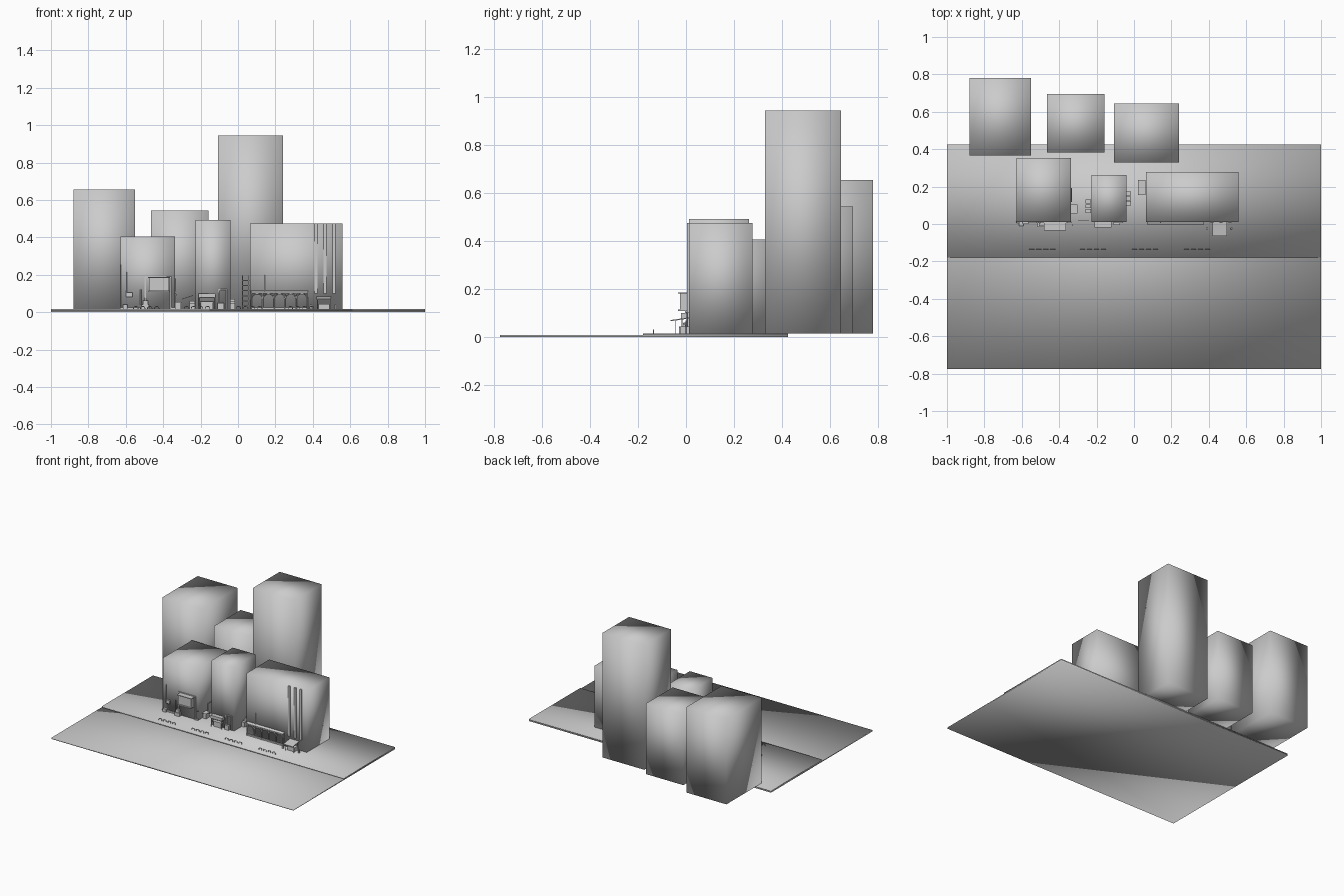
import bpy, bmesh, math
from mathutils import Vector


def mesh_object(name, bm, smooth=False):
    me = bpy.data.meshes.new(name)
    bm.to_mesh(me)
    bm.free()
    ob = bpy.data.objects.new(name, me)
    bpy.context.collection.objects.link(ob)
    for p in me.polygons:
        p.use_smooth = smooth
    return ob


def add_box(bm, x0, x1, y0, y1, z0, z1):
    vs = bmesh.ops.create_cube(bm, size=1)["verts"]
    for v in vs:
        v.co = Vector((x0 if v.co.x < 0 else x1, y0 if v.co.y < 0 else y1, z0 if v.co.z < 0 else z1))


def boxes(name, dims, smooth=False):
    bm = bmesh.new()
    for d in dims:
        add_box(bm, *d)
    return mesh_object(name, bm, smooth)


def awning(name, x0, x1, yf, yb, zf, zb, t=0.005):
    # sloping slab from the wall down to a front edge
    bm = bmesh.new()
    add_box(bm, x0, x1, yf, yb, 0, t)
    for v in bm.verts:
        v.co.z += zf if abs(v.co.y - yf) < 1e-4 else zb
    return mesh_object(name, bm)


def tube(name, paths, r):
    cu = bpy.data.curves.new(name, "CURVE")
    cu.dimensions = "3D"
    cu.bevel_depth = r
    cu.bevel_resolution = 1
    cu.use_fill_caps = True
    for path in paths:
        sp = cu.splines.new("POLY")
        sp.points.add(len(path) - 1)
        for p, co in zip(sp.points, path):
            p.co = (*co, 1)
    ob = bpy.data.objects.new(name, cu)
    bpy.context.collection.objects.link(ob)
    return ob


G = 0.016  # pavement level

# road and pavement
boxes("road", [(-1, 1, -0.775, 0.425, 0, 0.009)], True)
boxes("pavement", [(-1, 1, -0.18, 0.425, 0.009, G)], True)

# background towers
boxes("left_tower", [(-0.88, -0.55, 0.365, 0.78, G, 0.655)], True)
boxes("middle_tower", [(-0.465, -0.158, 0.383, 0.695, G, 0.545)], True)
boxes("right_tower", [(-0.107, 0.24, 0.33, 0.645, G, 0.945)], True)

# street-front buildings
boxes("left_building", [(-0.627, -0.337, 0.012, 0.352, G, 0.406)], True)
boxes("narrow_building", [(-0.227, -0.04, 0.012, 0.262, G, 0.493)], True)
boxes("wide_building", [(0.063, 0.56, 0.012, 0.278, G, 0.475)], True)

# left building: shop front, hanging sign, plinth
boxes("left_plinth", [(-0.63, -0.51, 0.005, 0.014, G, 0.026), (-0.36, -0.335, 0.005, 0.014, G, 0.026)])
boxes("shop_door_frame", [(-0.5, -0.493, 0.005, 0.014, G, 0.185), (-0.363, -0.356, 0.005, 0.014, G, 0.185),
                          (-0.5, -0.356, 0.005, 0.014, 0.183, 0.19)])
boxes("shop_canopy", [(-0.475, -0.37, -0.025, 0.014, 0.108, 0.187)])
boxes("canopy_rim", [(-0.482, -0.363, -0.034, 0.012, 0.182, 0.187), (-0.478, -0.367, -0.034, -0.025, 0.108, 0.116)])
tube("drain_pipes", [[(-0.629, 0.009, G), (-0.629, 0.009, 0.255)],
                     [(-0.597, 0.007, 0.08), (-0.597, 0.007, 0.215)],
                     [(-0.52, 0.008, 0.04), (-0.52, 0.008, 0.12)],
                     [(-0.334, 0.12, G), (-0.334, 0.12, 0.1), (-0.334, 0.19, 0.1), (-0.334, 0.19, 0.18)]], 0.003)
boxes("meter_box", [(-0.595, -0.565, 0.0, 0.014, 0.08, 0.105)])
boxes("left_crates", [(-0.615, -0.59, -0.01, 0.012, G, 0.04), (-0.515, -0.475, -0.015, 0.008, G, 0.04),
                      (-0.508, -0.48, -0.01, 0.005, 0.04, 0.062)])
boxes("alley_bin", [(-0.333, -0.305, 0.06, 0.1, G, 0.05), (-0.336, -0.302, 0.057, 0.103, 0.05, 0.055)])
tube("shop_lamp", [[(-0.33, 0.0, 0.09), (-0.33, -0.01, 0.095)], [(-0.3, 0.02, 0.07), (-0.24, 0.02, 0.09)]], 0.002)

# narrow building: canopy with table below
boxes("narrow_canopy", [(-0.212, -0.12, -0.02, 0.014, 0.078, 0.1)])
tube("narrow_canopy_posts", [[(x, -0.016, G), (x, -0.016, 0.08)] for x in (-0.208, -0.124)], 0.002)
boxes("narrow_counter", [(-0.205, -0.13, -0.012, 0.012, 0.052, 0.058), (-0.2, -0.135, -0.005, 0.012, G, 0.052)])
boxes("narrow_door_frame", [(-0.105, -0.1, 0.005, 0.014, G, 0.12), (-0.063, -0.058, 0.005, 0.014, G, 0.12),
                            (-0.105, -0.058, 0.005, 0.014, 0.118, 0.123)])
boxes("narrow_crates", [(-0.11, -0.075, -0.005, 0.012, G, 0.05)])
boxes("alley_boxes", [(-0.04, -0.016, y, y + 0.022, G + i * 0.01, 0.05 + i * 0.01)
                      for i, y in enumerate((0.1, 0.126, 0.152))])
boxes("rear_alley_boxes", [(-0.26, -0.23, y, y + 0.02, G, z) for y, z in ((0.06, 0.05), (0.085, 0.06), (0.11, 0.04))])

# fire escape in the alley
steps = [(0.022, 0.062, 0.155, 0.235, 0.03 + i * 0.0275, 0.035 + i * 0.0275) for i in range(6)]
boxes("fire_escape_decks", steps)
tube("fire_escape_posts", [[(x, y, G), (x, y, 0.195)] for x in (0.024, 0.058) for y in (0.157, 0.233)], 0.002)

# wide building: arcade of braced bays under a long awning
awning("long_awning", 0.07, 0.375, -0.004, 0.014, 0.101, 0.11, 0.008)
bays = 5
w = 0.3 / bays
frame = []
for i in range(bays + 1):
    x = 0.072 + i * w
    frame.append([(x, 0.005, G), (x, 0.005, 0.105)])
    if i < bays:
        frame.append([(x + w / 2 - w / 2 * math.cos(a), 0.005, 0.07 + 0.028 * math.sin(a))
                      for a in [math.pi * k / 8 for k in range(9)]])
tube("arcade_frame", frame, 0.003)
boxes("arcade_sill", [(0.07, 0.375, 0.004, 0.014, G, 0.026)])
boxes("pilasters", [(x - 0.008, x + 0.008, 0.005, 0.014, 0.1, 0.475) for x in (0.418, 0.466, 0.514)])
tube("wall_vent", [[(0.142, 0.008, 0.1), (0.142, 0.008, 0.2)]], 0.003)

# wide building entrance: canopy on posts with counter and lamps
awning("entrance_canopy", 0.42, 0.498, -0.065, 0.014, 0.066, 0.078)
tube("entrance_posts", [[(x, y, G), (x, y, 0.07)] for x in (0.425, 0.493) for y in (-0.045, 0.0)], 0.002)
boxes("entrance_counter", [(0.43, 0.488, -0.03, 0.012, G, 0.045)])
boxes("entrance_lamps", [(x, x + 0.01, -0.03, -0.02, G, 0.04) for x in (0.385, 0.515)])

# bicycle hoops along the kerb
hoops = []
for gx in (-0.547, -0.275, 0.002, 0.28):
    for i in range(4):
        x = gx + i * 0.0375
        hoops.append([(x - 0.012, -0.135, G)] +
                     [(x - 0.012 * math.cos(a), -0.135, 0.022 + 0.009 * math.sin(a))
                      for a in [math.pi * k / 6 for k in range(7)]] + [(x + 0.012, -0.135, G)])
tube("bicycle_hoops", hoops, 0.002)
